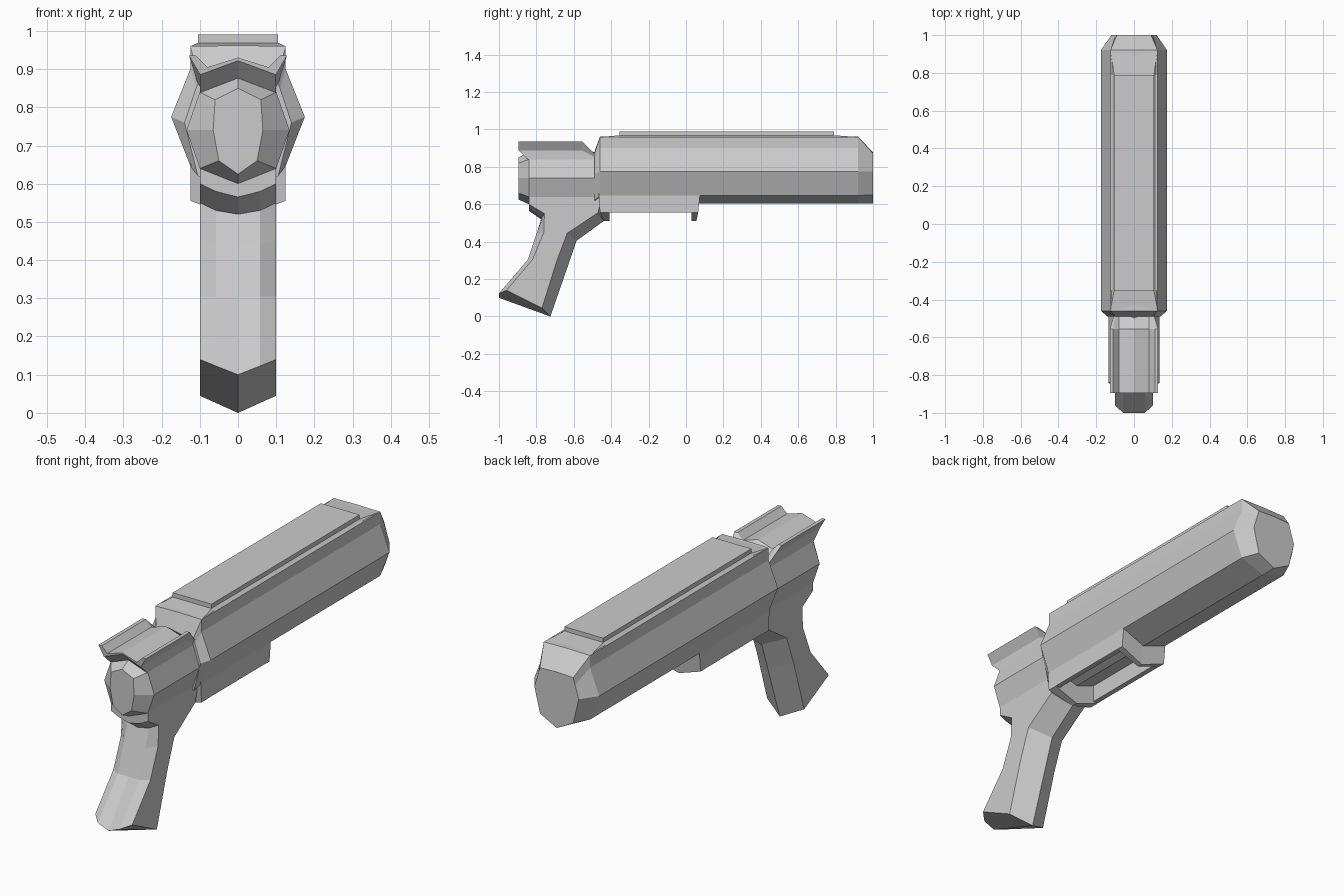
import bpy, bmesh

if "Cube" in bpy.data.objects:
    bpy.data.objects.remove(bpy.data.objects["Cube"])


def finish(name, bm):
    bmesh.ops.remove_doubles(bm, verts=bm.verts, dist=0.0005)
    bmesh.ops.recalc_face_normals(bm, faces=bm.faces)
    mesh = bpy.data.meshes.new(name)
    bm.to_mesh(mesh)
    bm.free()
    ob = bpy.data.objects.new(name, mesh)
    bpy.context.collection.objects.link(ob)
    return ob


def loft(name, sections):
    """Skin half sections (first and last point on x = 0), mirrored across x."""
    bm = bmesh.new()
    for side in (1, -1):
        rows = [[bm.verts.new((side * x, y, z)) for x, y, z in s] for s in sections]
        for a, b in zip(rows, rows[1:]):
            for i in range(len(a) - 1):
                bm.faces.new((a[i], a[i + 1], b[i + 1], b[i]))
        # each end is closed in two halves that share the centre line
        bm.faces.new(rows[0])
        bm.faces.new(rows[-1])
    # the centre edges of the two halves are welded; there are no inner walls
    return finish(name, bm)


def at(y, profile):
    return [(x, y, z) for x, z in profile]


def box(name, x, y0, y1, z0, z1):
    return loft(name, [at(y, [(0, z0), (x, z0), (x, z1), (0, z1)]) for y in (y0, y1)])


# Long faceted barrel housing with tapered ends
housing = [(0, .962), (.125, .96), (.125, .9), (.175, .775), (.125, .647), (0, .603)]
collar = [(0, .88), (.1, .87), (.11, .85), (.14, .76), (.105, .62), (0, .58)]
muzzle = [(0, .877), (.09, .873), (.1, .84), (.12, .775), (.09, .65), (0, .603)]
loft("barrel_housing", [at(-.49, collar), at(-.46, housing), at(.92, housing), at(1.0, muzzle)])

# Raised top rail on a shallow sloped base
loft("rail_base", [at(y, [(0, z), (w, z), (.125, .955), (0, .955)])
                   for y, w, z in ((-.455, .124, .96), (-.35, .105, .969),
                                   (.79, .105, .969), (.915, .124, .96))])
box("top_rail", .105, -.355, .79, .96, .99)

# Under-barrel frame with a V-shaped underside, hollowed from below
frame = loft("lower_frame", [
    [(0, -.44, .51), (.125, -.46, .555), (.125, -.47, .7), (0, -.47, .7)],
    [(0, .055, .51), (.125, .065, .555), (.125, .08, .7), (0, .08, .7)]])
cutter = loft("frame_cutter", [at(y, [(0, .54), (.1, .54), (.1, .66), (0, .66)])
                               for y in (-.41, .03)])
slot = box("slot_cutter", .2, -.41, .03, .4, .556)
for c in (cutter, slot):
    c.hide_render = True
    m = frame.modifiers.new("hollow", 'BOOLEAN')
    m.operation = 'DIFFERENCE'
    m.object = c
    m.solver = 'EXACT'
    c.hide_viewport = False
    bpy.context.view_layer.objects.active = frame
    bpy.ops.object.modifier_apply(modifier=m.name)
    bpy.data.objects.remove(c)

# Faceted rear body with a rounded-off end
body = [(0, .88), (.1, .84), (.135, .74), (.1, .64), (0, .6)]
end = [(0, .85), (.06, .82), (.065, .74), (.05, .66), (0, .625)]
loft("rear_body", [at(-.895, end), at(-.84, body), at(-.46, body)])

# Winged sight plate over the rear body
wing = [(0, .93), (.08, .905), (.11, .935), (.128, .935), (.1, .887)]
under = [(.1, .835), (0, .87)]
loft("winged_sight", [
    at(-.895, wing) + [(.1, -.893, .885), (0, -.893, .922)],
    at(-.84, wing + under),
    at(-.555, wing + under),
    at(-.48, [(0, .865), (.08, .86), (.1, .862), (.105, .86), (.1, .85)] + under)])

# Raked grip: chamfered back, ridged front, flaring into the rear body


def grip_section(back, inner, chamfer, front, ridge):
    return [(0, *back), (.058, *inner), (.1, *chamfer), (.1, *front), (0, *ridge)]


loft("grip", [
    grip_section((-1, .1), (-1, .123), (-.96, .14), (-.77, .045), (-.725, 0)),
    grip_section((-.845, .305), (-.845, .305), (-.82, .305), (-.69, .3), (-.635, .26)),
    grip_section((-.8, .44), (-.8, .44), (-.76, .45), (-.635, .445), (-.585, .405)),
    grip_section((-.775, .52), (-.77, .53), (-.757, .55), (-.47, .555), (-.44, .51)),
    grip_section((-.84, .565), (-.84, .58), (-.84, .6), (-.46, .6), (-.44, .57)),
    grip_section((-.84, .66), (-.84, .66), (-.84, .66), (-.46, .66), (-.44, .64))])
